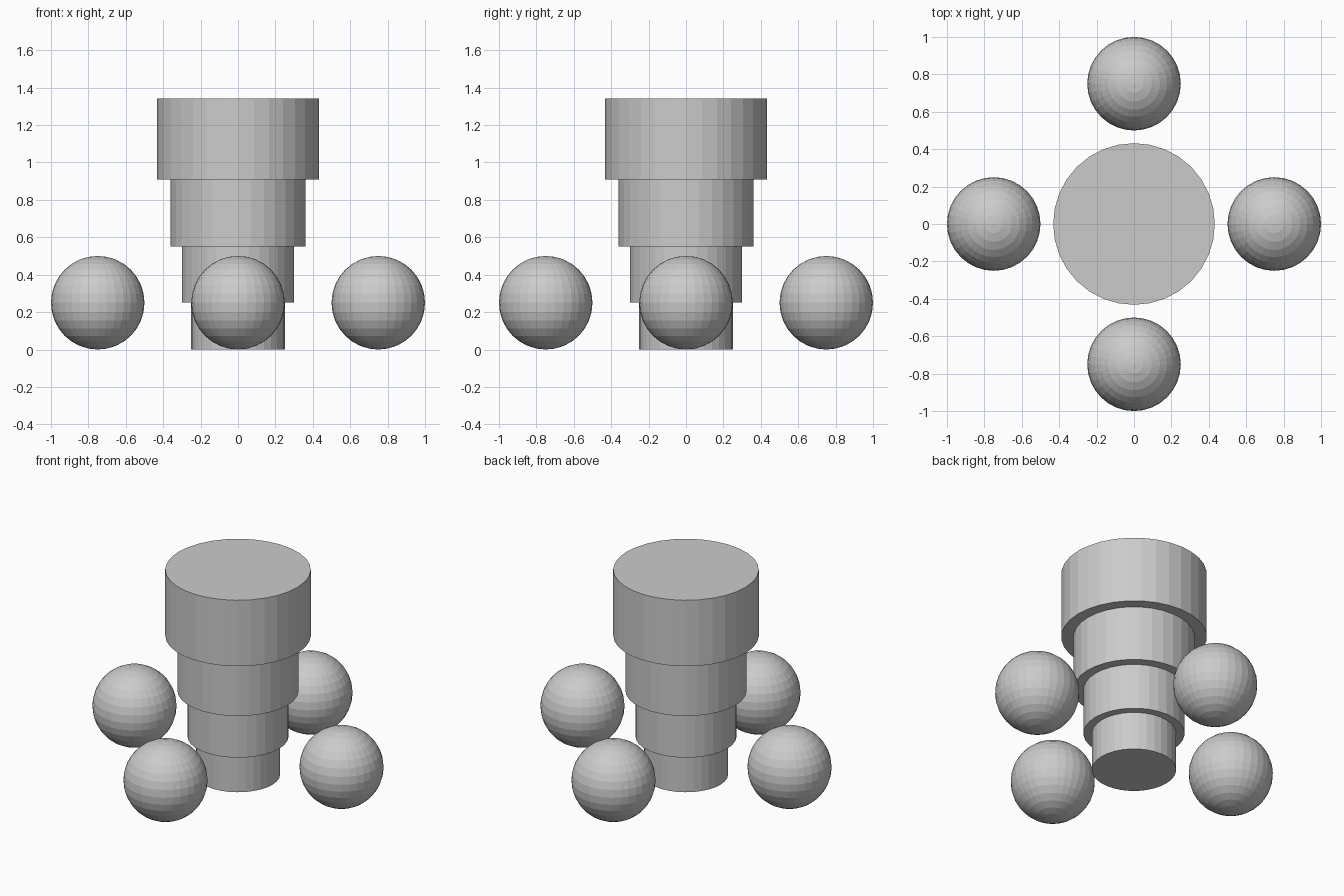
import bpy
from math import cos, sin, pi

if "Cube" in bpy.data.objects:
    bpy.data.objects.remove(bpy.data.objects["Cube"])

BASE = 0.25    # radius and height of the lowest tier
GROWTH = 1.2   # each tier is this much larger than the one below

# Stepped column, widening upwards
size, z = BASE, 0.0
for i in range(4):
    bpy.ops.mesh.primitive_cylinder_add(vertices=32, radius=size, depth=size,
                                        location=(0, 0, z + size / 2))
    bpy.context.object.name = f"column_tier_{i + 1}"
    z += size
    size *= GROWTH

# Four faceted balls around the foot of the column
for i, side in enumerate(("right", "back", "left", "front")):
    a = i * pi / 2
    bpy.ops.mesh.primitive_uv_sphere_add(segments=32, ring_count=16, radius=0.25,
                                         location=(0.75 * cos(a), 0.75 * sin(a), 0.25))
    bpy.context.object.name = f"{side}_ball"
